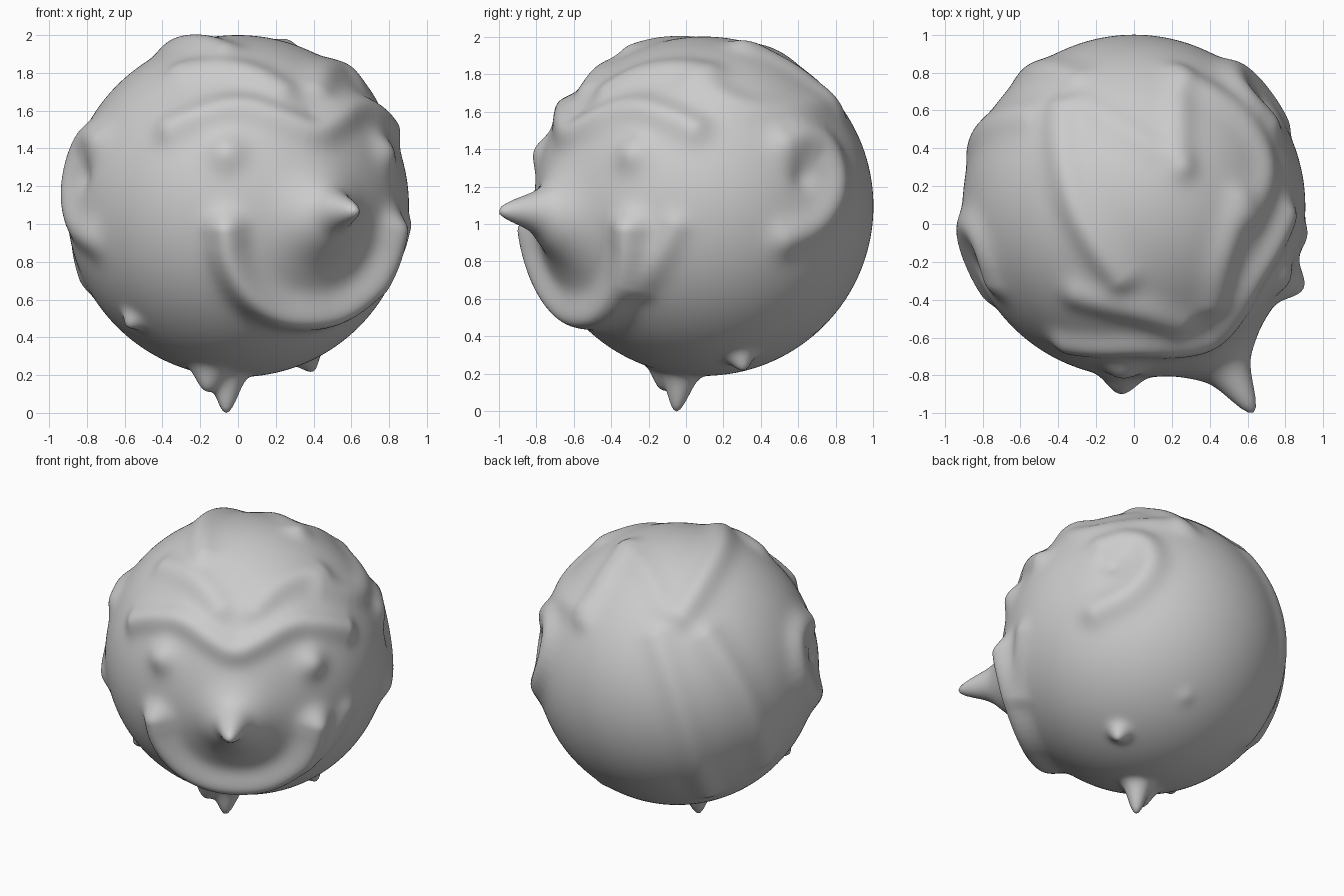
import bpy, bmesh, math
from mathutils import Vector

if "Cube" in bpy.data.objects:
    bpy.data.objects.remove(bpy.data.objects["Cube"])

CENTRE = Vector((0, 0.095, 1.09))
R = 0.905
FACE = -60            # compass angle the face looks towards
strokes = []          # (points, width, height, bounding centre, reach)


def polar(az, el):
    az, el = math.radians(az), math.radians(el)
    return Vector((math.cos(az) * math.cos(el), math.sin(az) * math.cos(el), math.sin(el)))


def top(x, y):
    """Direction of the surface point seen at x, y from above."""
    y -= CENTRE.y
    return Vector((x, y, math.sqrt(max(R * R - x * x - y * y, 0)))).normalized()


def face(a, el):
    return polar(FACE + a, el)


def soften(pts):
    """Corner cutting, so that ridges bend smoothly."""
    for _ in range(2):
        out = [pts[0]]
        for p, q in zip(pts, pts[1:]):
            out += [p.lerp(q, .25), p.lerp(q, .75)]
        pts = out + [pts[-1]]
    return [p.normalized() for p in pts]


def stroke(pts, width, height):
    if len(pts) > 2:
        pts = soften(pts)
    mid = sum(pts, Vector()) / len(pts)
    reach = max((p - mid).length for p in pts) + 3 * width
    strokes.append((pts, width, height, mid, reach))


def both(pts, width, height):
    """The same ridge on both sides of the face."""
    for s in (-1, 1):
        stroke([face(s * a, e) for a, e in pts], width, height)


def across(pts, width, height):
    """One ridge running across the middle of the face."""
    full = [(-a, e) for a, e in reversed(pts)] + pts[1:]
    stroke([face(a, e) for a, e in full], width, height)


def knob(x, y, z, width, height):
    stroke([(Vector((x, y, z)) - CENTRE).normalized()], width, height)


# Eyes
both([(34, 18)], .105, .05)
# Brow ridge and the hairline above it
across([(0, 25), (10, 29), (28, 36), (45, 32), (56, 27)], .095, .05)
both([(10, 43), (25, 52), (45, 54), (62, 52)], .1, .035)
# Smiling mouth
across([(0, -39), (15, -37), (27, -29), (33, -18), (34, -8)], .105, .1)
# Cheek fold on the right
stroke([face(50, -7), face(45, -17), face(36, -28)], .085, .03)
# Nose: broad base and pointed tip
stroke([face(0, -4)], .21, .15)
stroke([face(0, -1)], .075, .215)
# Ears with a hollow
both([(92, 22), (102, 25), (112, 21), (114, 7), (104, -6), (90, -11)], .105, .045)
both([(97, 10)], .09, -.03)
# Hair locks over the crown
stroke([top(-.39, .6), top(-.38, .35), top(-.31, .08), top(-.19, -.13), top(-.08, -.28)], .1, .045)
stroke([top(.23, .8), top(.23, .5), top(.25, .3)], .09, .025)
stroke([top(-.28, .64), top(0, .46), top(.25, .32)], .08, .015)
stroke([top(.3, .75), top(.6, .55), top(.72, .3), top(.62, .05)], .1, .028)
# Hair locks down the back and side
stroke([polar(115, 35), polar(127, 5), polar(133, -20), polar(142, -42)], .1, .028)
stroke([polar(140, 35), polar(152, 12), polar(160, -8), polar(168, -25)], .11, .035)
# Spikes underneath and small knobs
knob(-.06, -.05, 0, .07, .195)
knob(-.17, -.13, .1, .085, .11)
knob(-.57, -.31, .47, .06, .055)
knob(.40, .31, .21, .065, .08)
knob(.156, .70, .445, .06, .01)


def lift(d):
    """Total raised height of the surface in direction d."""
    total = 0
    for pts, width, height, mid, reach in strokes:
        if (d - mid).length_squared > reach * reach:
            continue
        if len(pts) == 1:
            best = (d - pts[0]).length_squared
        else:
            best = 9
            for p, q in zip(pts, pts[1:]):
                pq = q - p
                t = min(1, max(0, (d - p).dot(pq) / pq.length_squared))
                best = min(best, (d - p - pq * t).length_squared)
        total += height * math.exp(-best / (width * width))
    return total


# Ball head
bm = bmesh.new()
bmesh.ops.create_icosphere(bm, subdivisions=7, radius=1)
for v in bm.verts:
    d = v.co.normalized()
    v.co = CENTRE + d * (R + lift(d))
low = min(v.co.z for v in bm.verts)
for v in bm.verts:
    v.co.z -= low
for f in bm.faces:
    f.smooth = True
mesh = bpy.data.meshes.new("ball_head")
bm.to_mesh(mesh)
bm.free()
head = bpy.data.objects.new("ball_head", mesh)
bpy.context.collection.objects.link(head)

# Plain clay colour
clay = bpy.data.materials.new("light grey clay")
clay.diffuse_color = (.6, .6, .6, 1)
clay.use_nodes = True
clay.node_tree.nodes["Principled BSDF"].inputs["Base Color"].default_value = clay.diffuse_color
mesh.materials.append(clay)
